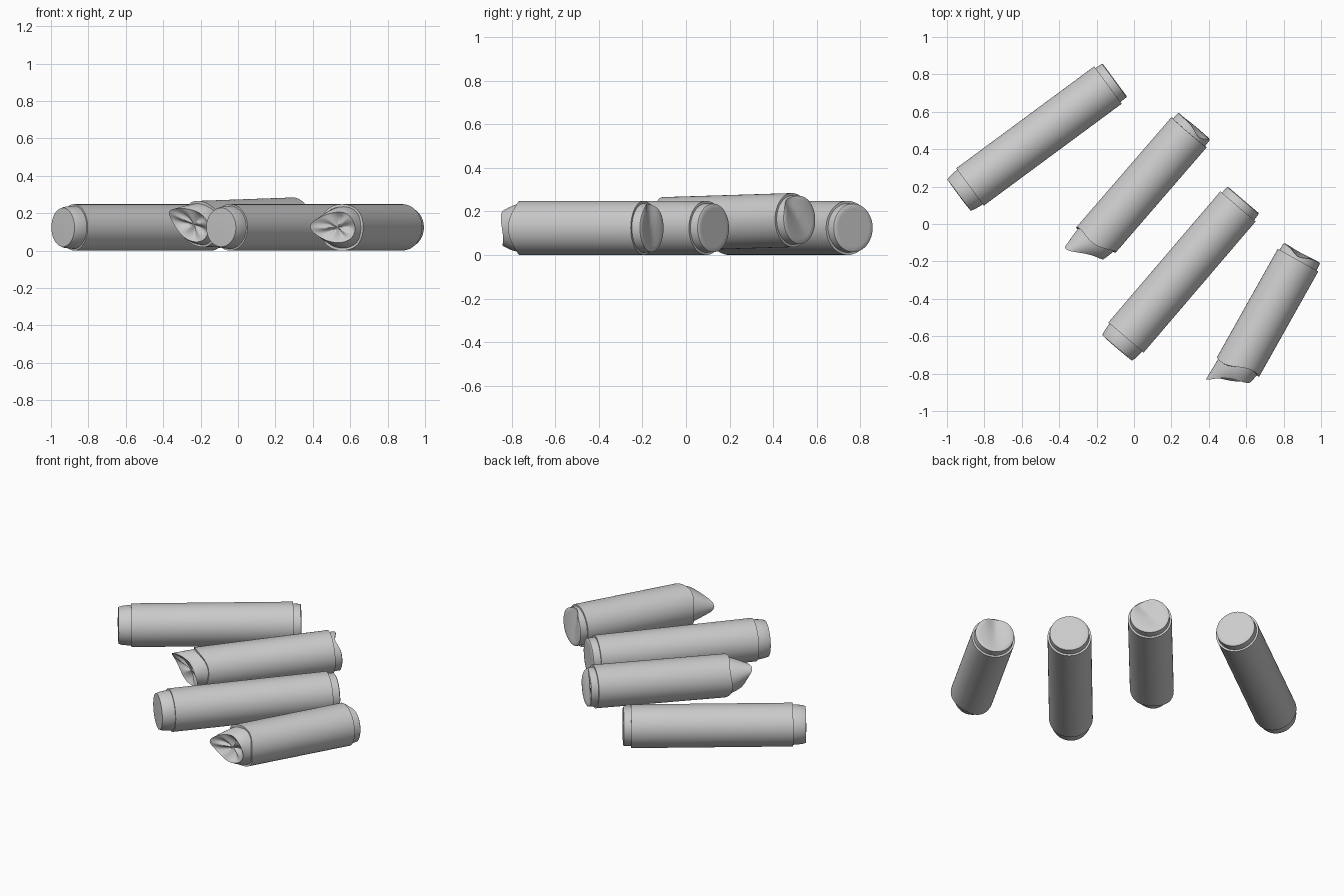
import bpy, bmesh, math
from mathutils import Vector

if "Cube" in bpy.data.objects:
    bpy.data.objects.remove(bpy.data.objects["Cube"])

N = 64


def loft(name, rings, frame, closed=False):
    """Skin rings of local (p, q, s) points; cap ends unless closed into a loop."""
    origin, p, q, a = frame
    bm = bmesh.new()
    loops = [[bm.verts.new(origin + p * x + q * y + a * s) for x, y, s in ring] for ring in rings]
    pairs = list(zip(loops, loops[1:]))
    if closed:
        pairs.append((loops[-1], loops[0]))
    for lo, hi in pairs:
        for i in range(N):
            j = (i + 1) % N
            bm.faces.new((lo[i], lo[j], hi[j], hi[i]))
    if not closed:
        bm.faces.new(loops[0])
        bm.faces.new(loops[-1])
    bmesh.ops.recalc_face_normals(bm, faces=bm.faces)
    me = bpy.data.meshes.new(name)
    bm.to_mesh(me)
    bm.free()
    ob = bpy.data.objects.new(name, me)
    bpy.context.collection.objects.link(ob)
    bpy.context.view_layer.objects.active = ob
    ob.select_set(True)
    bpy.ops.object.shade_smooth_by_angle(angle=math.radians(35))
    ob.select_set(False)


def ring(fn):
    return [fn(2 * math.pi * i / N) for i in range(N)]


def circle(r, s):
    return ring(lambda t: (r * math.cos(t), r * math.sin(t), s))


def crushed_ring(k, rho):
    """k: 0 at wrapper edge to 1 at the rim; rho: 1 at the rim to 0 mid-face."""
    def fn(t):
        c, sn = math.cos(t), math.sin(t)
        side = (1 + c) / 2
        bulge = math.sin(k * math.pi / 2)
        px = 0.113 * c * (1 - 0.12 * k * (1 - side)) + 0.004 * k * side
        py = 0.113 * sn * (1 - k * k * (0.14 + 0.3 * side))
        rim = 0.04 + 0.095 * side ** 1.3 + 0.007 * math.sin(3 * t + 0.6)
        face = -0.035 * (1 - rho * rho) + 0.010 * math.cos(5 * t + 0.5) * math.sin(math.pi * rho)
        mid = 0.085
        s = -0.03 * (1 - k) + k * (mid + (rim - mid) * rho + face)
        return (px * rho, py * rho, s)
    return ring(fn)


def dented_ring(r, s, depth):
    def fn(t):
        x, y = r * math.cos(t), r * math.sin(t)
        return (x, y, s + depth * math.exp(-((x - 0.01) / 0.05) ** 2) * (0.55 + 0.45 * y / 0.11))
    return ring(fn)


def butt(n, lower, upper, crushed=False, roll=0.0):
    lower, upper = Vector(lower), Vector(upper)
    a = (lower - upper).normalized()
    L = (lower - upper).length
    p0 = Vector((a.y, -a.x, 0)).normalized()
    q0 = p0.cross(a)
    c, sn = math.cos(roll), math.sin(roll)
    frame = (lower, p0 * c + q0 * sn, q0 * c - p0 * sn, a)

    # paper wrapper with a wavy edge on the crushed ones
    def edge(r):
        def fn(t):
            w = 0.02 * math.cos(t) - 0.010 * math.cos(3 * t) if crushed else 0
            return (r * math.cos(t), r * math.sin(t), w)
        return ring(fn)
    R, r = 0.124, 0.110
    loft(f"wrapper_{n}", [circle(r, -L), circle(R, -L), edge(R), edge(r)], frame, True)

    # inner core: filter end, then the opposite end
    depth = 0.03 if crushed else 0.0
    e = -L - 0.045
    rings = [dented_ring(0.109 * f, e, depth) for f in (0.02, 0.2, 0.4, 0.6, 0.8, 0.96)]
    rings += [dented_ring(0.111, e + 0.004, depth * 0.8), circle(0.114, -L + 0.02)]
    if crushed:
        rings += [crushed_ring(k, 1) for k in (0, 0.15, 0.3, 0.45, 0.6, 0.75, 0.88, 1)]
        rings += [crushed_ring(1, f) for f in (0.93, 0.8, 0.65, 0.5, 0.35, 0.2, 0.08, 0.02)]
    else:
        rings += [circle(0.116, -0.02), circle(0.114, 0.02), circle(0.110, 0.055),
                  circle(0.104, 0.073), circle(0.05, 0.075)]
    loft(f"core_{n}", rings, frame)


butt(1, (-0.877, 0.198, 0.124), (-0.139, 0.743, 0.124))
butt(2, (-0.203, -0.085, 0.142), (0.294, 0.49, 0.16), True, math.radians(35))
butt(3, (-0.043, -0.607, 0.124), (0.556, 0.094, 0.124))
butt(4, (0.556, -0.765, 0.124), (0.877, -0.193, 0.124), True)
